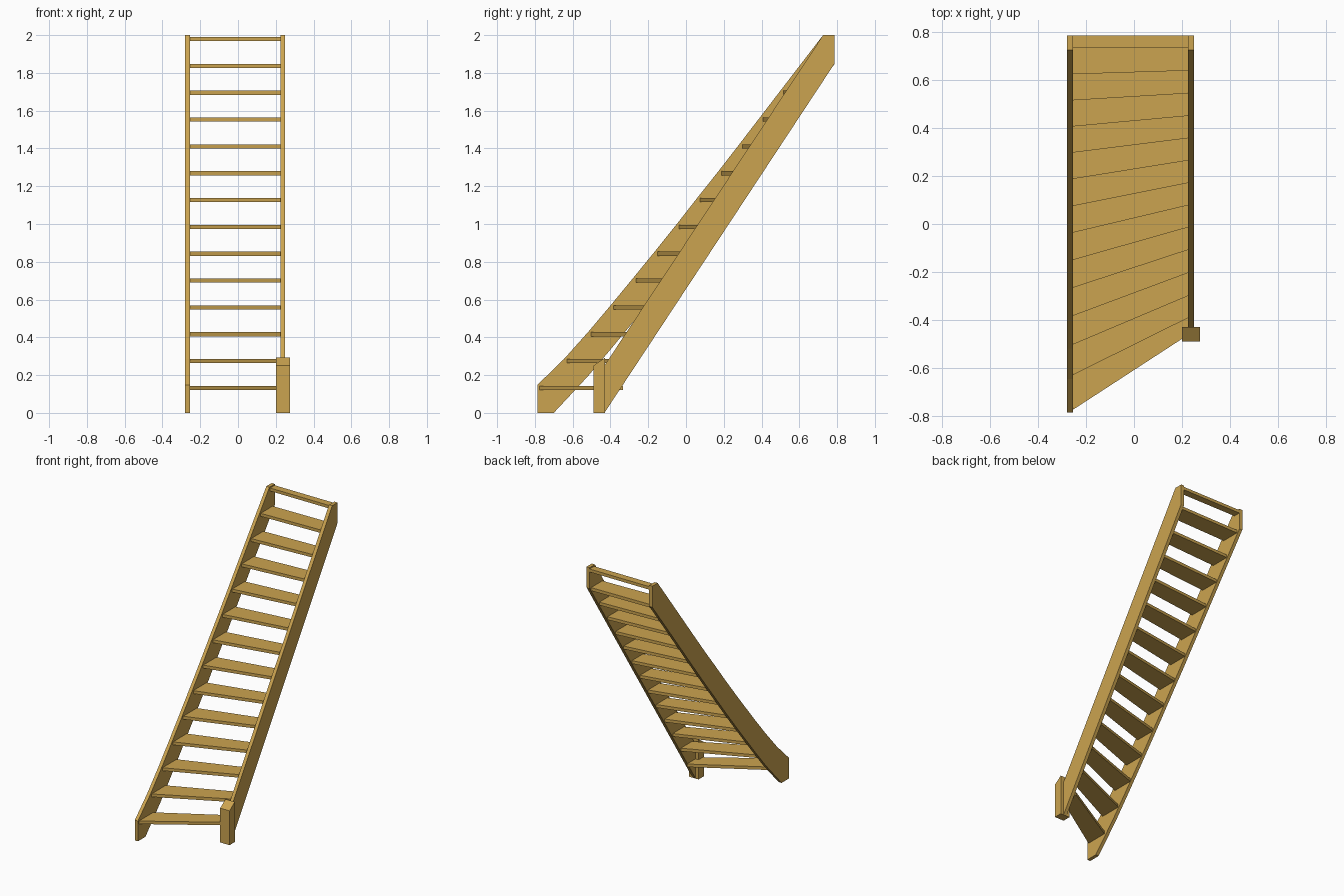
import bpy, bmesh

if "Cube" in bpy.data.objects:
    bpy.data.objects.remove(bpy.data.objects["Cube"])

wood = bpy.data.materials.new("wood")
wood.diffuse_color = (0.60, 0.37, 0.08, 1)
wood.use_nodes = True
wood.node_tree.nodes["Principled BSDF"].inputs["Base Color"].default_value = wood.diffuse_color


def prism(name, outline, place, lo, hi):
    """Extrude a 2D outline between lo and hi; place maps (a, b, t) to xyz."""
    bm = bmesh.new()
    rings = [[bm.verts.new(place(a, b, t)) for a, b in outline] for t in (lo, hi)]
    bm.faces.new(rings[0])
    bm.faces.new(rings[1])
    n = len(outline)
    for i in range(n):
        j = (i + 1) % n
        bm.faces.new((rings[0][i], rings[0][j], rings[1][j], rings[1][i]))
    bmesh.ops.recalc_face_normals(bm, faces=bm.faces)
    mesh = bpy.data.meshes.new(name)
    bm.to_mesh(mesh)
    bm.free()
    mesh.materials.append(wood)
    ob = bpy.data.objects.new(name, mesh)
    bpy.context.collection.objects.link(ob)
    return ob


def side(a, b, t):
    return (t, a, b)


def flat(a, b, t):
    return (a, b, t)


STEP, THICK = 0.1421, 0.022
XL, XR = -0.255, 0.225

# Front edge of each tread at the left and right stringer
left_y = [-0.775, -0.63, -0.503, -0.383, -0.266, -0.15, -0.036,
          0.075, 0.188, 0.298, 0.407, 0.516, 0.625, 0.735]
right_y = [-0.463, -0.392, -0.30, -0.204, -0.108, -0.014, 0.078,
           0.171, 0.265, 0.358, 0.451, 0.545, 0.64, 0.735]

# Winding treads, the top one is a narrow landing strip
for i, (l, r) in enumerate(zip(left_y, right_y)):
    f = i / 13
    bl = min(l + 0.165 - 0.03 * f, 0.787)
    br = min(r + 0.13, 0.787)
    if i == 13:
        bl = br = 0.787
    top = 0.143 + STEP * i
    prism(f"tread_{i + 1}", [(XL, l), (XR, r), (XR, br), (XL, bl)],
          flat, top - THICK, top)

# Curved left stringer following the tread noses
upper = [(-0.787, 0.148)]
upper += [(left_y[i] - 0.016, 0.143 + STEP * i) for i in range(1, 13)]
upper += [(0.726, 2.0)]
lower = [(-0.70, 0.0)] + [(y, z - 0.233) for y, z in upper[2:]]
prism("left_stringer",
      [(-0.787, 0)] + upper + [(0.787, 2.0), (0.787, 1.847)] + lower[::-1],
      side, XL - 0.025, XL)

# Straight right stringer
prism("right_stringer",
      [(-0.432, 0), (-0.432, 0.25), (0.726, 2.0), (0.787, 2.0), (0.787, 1.85)],
      side, XR, XR + 0.025)

# Short post with a sloped top
prism("newel_post",
      [(-0.49, 0), (-0.49, 0.25), (-0.43, 0.292), (-0.43, 0)],
      side, 0.20, 0.275)
